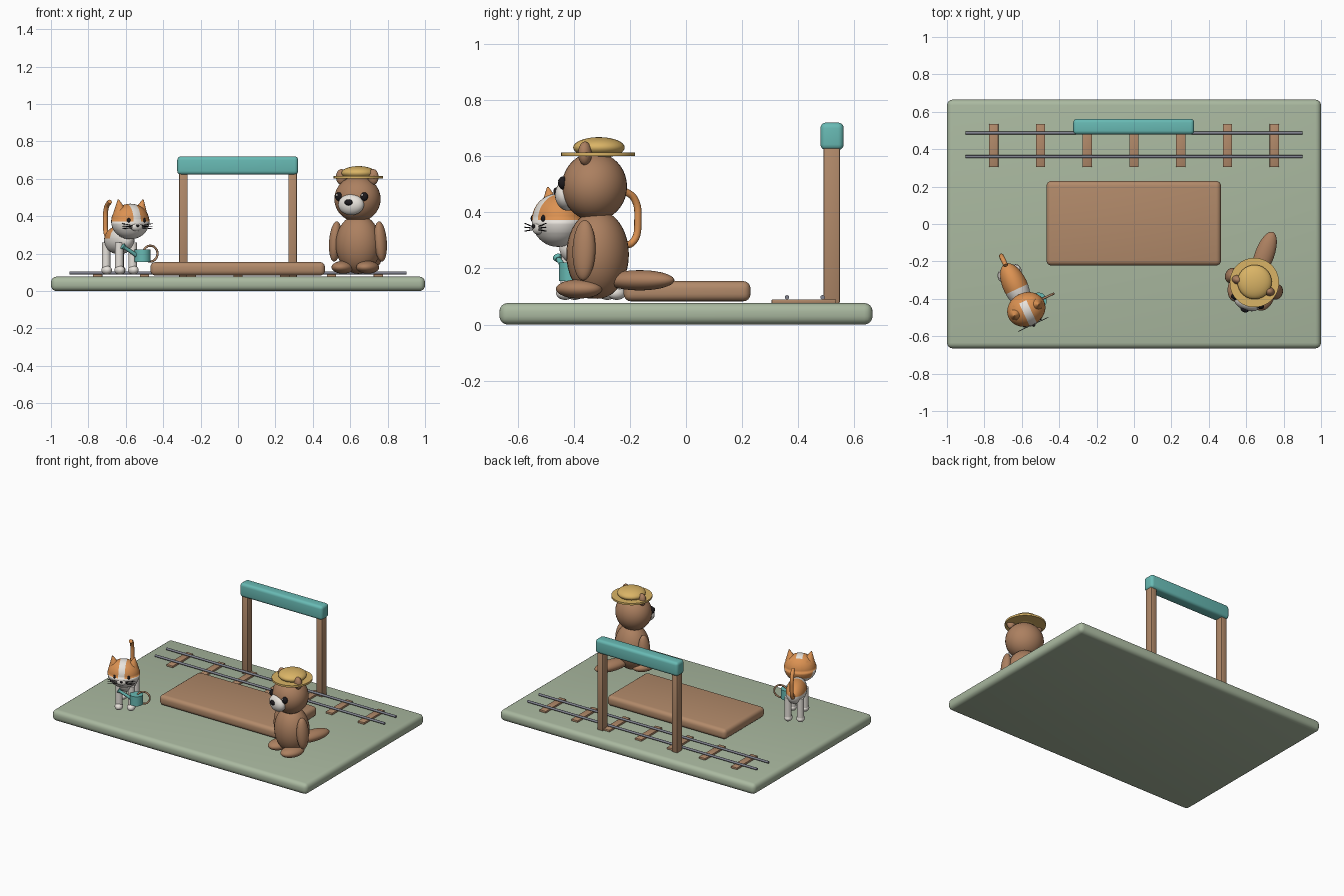
import bpy, bmesh, math
from mathutils import Matrix, Vector

cube = bpy.data.objects.get("Cube")
if cube:
    bpy.data.objects.remove(cube, do_unlink=True)


def colour(name, r, g, b):
    lin = [((c / 255 + 0.055) / 1.055) ** 2.4 for c in (r, g, b)] + [1]
    m = bpy.data.materials.new(name)
    m.use_nodes = True
    m.diffuse_color = lin
    node = next(n for n in m.node_tree.nodes if n.type == 'BSDF_PRINCIPLED')
    node.inputs["Base Color"].default_value = lin
    return m


SAGE = colour("sage green", 170, 185, 160)
WOOD = colour("wood", 178, 138, 106)
FUR = colour("brown fur", 172, 128, 96)
TEAL = colour("teal", 104, 186, 180)
STRAW = colour("straw", 218, 180, 102)
ORANGE = colour("orange fur", 220, 146, 82)
WHITE = colour("soft white", 232, 227, 220)
BLACK = colour("black", 28, 25, 28)
STEEL = colour("steel", 128, 130, 142)

ORIGIN = Matrix()


def finish(name, bm, mats, frame=ORIGIN, angle=40):
    """Turn a bmesh into a smooth-shaded object, moved into a figure's frame."""
    me = bpy.data.meshes.new(name)
    bm.transform(frame)
    bm.to_mesh(me)
    bm.free()
    for m in mats:
        me.materials.append(m)
    ob = bpy.data.objects.new(name, me)
    bpy.context.collection.objects.link(ob)
    bpy.ops.object.select_all(action='DESELECT')
    bpy.context.view_layer.objects.active = ob
    ob.select_set(True)
    bpy.ops.object.shade_smooth_by_angle(angle=math.radians(angle))
    return ob


def box(name, lo, hi, mat, bevel, segments=4):
    lo, hi = Vector(lo), Vector(hi)
    bm = bmesh.new()
    bmesh.ops.create_cube(bm, size=1)
    bmesh.ops.scale(bm, vec=hi - lo, verts=bm.verts)
    bmesh.ops.translate(bm, vec=(lo + hi) / 2, verts=bm.verts)
    if bevel:
        bmesh.ops.bevel(bm, geom=bm.edges[:], offset=bevel, segments=segments,
                        profile=0.5, affect='EDGES')
    return finish(name, bm, [mat])


def ball(name, centre, radii, mat, frame=ORIGIN, tilt=0.0):
    bm = bmesh.new()
    bmesh.ops.create_uvsphere(bm, u_segments=32, v_segments=20, radius=1)
    bm.transform(Matrix.Translation(centre) @ Matrix.Rotation(tilt, 4, 'Y')
                 @ Matrix.Diagonal((*radii, 1)))
    return finish(name, bm, [mat], frame, 180)


def patched_ball(name, centre, radii, cuts, is_orange, frame):
    """Ellipsoid cut along planes (point, normal), with orange faces by rule."""
    bm = bmesh.new()
    bmesh.ops.create_uvsphere(bm, u_segments=32, v_segments=20, radius=1)
    bmesh.ops.scale(bm, vec=radii, verts=bm.verts)
    for point, normal in cuts:
        bmesh.ops.bisect_plane(bm, geom=bm.verts[:] + bm.edges[:] + bm.faces[:],
                               plane_co=point, plane_no=normal)
    for f in bm.faces:
        f.material_index = int(is_orange(f.calc_center_median()))
    bmesh.ops.translate(bm, vec=centre, verts=bm.verts)
    return finish(name, bm, [WHITE, ORANGE], frame, 180)


def rod(name, a, b, r1, mat, frame=ORIGIN, r2=None, sides=24):
    a, b = Vector(a), Vector(b)
    d = b - a
    bm = bmesh.new()
    bmesh.ops.create_cone(bm, cap_ends=True, segments=sides, radius1=r1,
                          radius2=r1 if r2 is None else r2, depth=d.length)
    bm.transform(Matrix.Translation((a + b) / 2) @ d.to_track_quat('Z', 'Y').to_matrix().to_4x4())
    return finish(name, bm, [mat], frame)


def tube(name, points, radius, mat, frame, closed=False):
    cu = bpy.data.curves.new(name, 'CURVE')
    cu.dimensions = '3D'
    cu.bevel_depth = radius
    cu.bevel_resolution = 4
    cu.resolution_u = 8
    cu.use_fill_caps = True
    sp = cu.splines.new('BEZIER')
    sp.bezier_points.add(len(points) - 1)
    for p, co in zip(sp.bezier_points, points):
        p.co = co
        p.handle_left_type = p.handle_right_type = 'AUTO'
    sp.use_cyclic_u = closed
    cu.materials.append(mat)
    ob = bpy.data.objects.new(name, cu)
    ob.matrix_world = frame
    bpy.context.collection.objects.link(ob)


SIDES = (("left", 1), ("right", -1))

# Ground and platform
box("ground_board", (-1, -0.665, 0), (1, 0.665, 0.077), SAGE, 0.03)
box("platform", (-0.468, -0.222, 0.083), (0.465, 0.23, 0.155), WOOD, 0.026)

# Railway track
for i in range(7):
    x = -0.75 + i * 0.25
    box(f"sleeper_{i + 1}", (x - 0.025, 0.305, 0.075), (x + 0.025, 0.535, 0.09), WOOD, 0.003, 2)
for tag, y in (("front", 0.36), ("back", 0.487)):
    rod(f"{tag}_rail", (-0.9, y, 0.097), (0.9, y, 0.097), 0.008, STEEL, sides=12)

# Gateway
for tag, s in SIDES:
    box(f"{tag}_post", (s * 0.292 - 0.023, 0.49, 0.075), (s * 0.292 + 0.023, 0.548, 0.65), WOOD, 0.006, 2)
box("gate_beam", (-0.325, 0.479, 0.622), (0.322, 0.562, 0.72), TEAL, 0.02)

# Sitting brown animal with a straw hat
A = Matrix.Translation((0.643, -0.315, 0)) @ Matrix.Rotation(math.radians(-20), 4, 'Z')
ball("brown_torso", (0, 0, 0.25), (0.122, 0.11, 0.158), FUR, A)
ball("brown_head", (0, -0.012, 0.492), (0.125, 0.115, 0.122), FUR, A)
ball("brown_tail", (0, 0.16, 0.158), (0.052, 0.13, 0.036), FUR, A)
ball("brown_snout", (0, -0.112, 0.462), (0.072, 0.042, 0.056), WHITE, A)
ball("brown_nose", (0, -0.152, 0.474), (0.022, 0.014, 0.016), BLACK, A)
for tag, s in SIDES:
    ball(f"brown_{tag}_arm", (s * 0.128, -0.005, 0.265), (0.033, 0.042, 0.108), FUR, A, s * -0.08)
    ball(f"brown_{tag}_foot", (s * 0.07, -0.045, 0.127), (0.058, 0.085, 0.034), FUR, A)
    ball(f"brown_{tag}_ear", (s * 0.09, -0.015, 0.61), (0.03, 0.024, 0.042), FUR, A)
    ball(f"brown_{tag}_eye", (s * 0.072, -0.105, 0.505), (0.021, 0.017, 0.023), BLACK, A)
    ball(f"brown_{tag}_eye_glint", (s * 0.072 - 0.006, -0.12, 0.513), (0.006, 0.005, 0.006), WHITE, A)
rod("hat_brim", (0, 0.002, 0.601), (0, 0.002, 0.614), 0.132, STRAW, A, sides=40)
ball("hat_crown", (0, 0.005, 0.631), (0.092, 0.092, 0.037), STRAW, A)

# Standing cat
C = Matrix.Translation((-0.635, -0.33, 0)) @ Matrix.Rotation(math.radians(25), 4, 'Z')
X, Y, Z = Vector((1, 0, 0)), Vector((0, 1, 0)), Vector((0, 0, 1))
patched_ball("cat_body", (0, 0, 0.272), (0.066, 0.13, 0.076),
             [(-0.02 * Y, Y), (0.01 * Z, Z)],
             lambda p: p.y > -0.02 and p.z > 0.01, C)
patched_ball("cat_head", (0, -0.14, 0.372), (0.105, 0.09, 0.095),
             [(0.021 * X, X), (-0.021 * X, X), (0 * Z, Z), (0.045 * Y, Y), (-0.045 * Z, Z)],
             lambda p: (abs(p.x) > 0.021 and p.z > 0) or (p.y > 0.045 and p.z > -0.045), C)
ball("cat_muzzle", (0, -0.218, 0.343), (0.035, 0.016, 0.022), WHITE, C)
ball("cat_nose", (0, -0.235, 0.35), (0.009, 0.006, 0.007), BLACK, C)
for tag, s in SIDES:
    for end, y in (("front", -0.085), ("hind", 0.08)):
        rod(f"cat_{end}_{tag}_leg", (s * 0.04, y, 0.11), (s * 0.04, y, 0.26), 0.023, WHITE, C)
        ball(f"cat_{end}_{tag}_paw", (s * 0.04, y - 0.007, 0.112), (0.027, 0.034, 0.024), WHITE, C)
    rod(f"cat_{tag}_ear", (s * 0.06, -0.14, 0.425), (s * 0.073, -0.145, 0.49), 0.036, ORANGE, C, 0.003)
    ball(f"cat_{tag}_eye", (s * 0.044, -0.216, 0.378), (0.011, 0.009, 0.013), BLACK, C)
    for i in range(3):
        rod(f"cat_{tag}_whisker_{i + 1}", (s * 0.028, -0.228, 0.344 + (i - 1) * 0.006),
            (s * 0.09, -0.228, 0.347 + (i - 1) * 0.014), 0.002, BLACK, C, sides=6)
tube("cat_tail", [(0, 0.1, 0.29), (0, 0.15, 0.29), (0, 0.175, 0.38), (0, 0.16, 0.45), (0, 0.12, 0.478)],
     0.013, ORANGE, C)

# Watering can held by the cat
rod("can_body", (0.08, -0.125, 0.155), (0.08, -0.125, 0.222), 0.043, TEAL, C)
rod("can_spout", (0.045, -0.125, 0.19), (-0.032, -0.125, 0.236), 0.011, TEAL, C, 0.009)
rod("can_rose", (-0.026, -0.125, 0.232), (-0.038, -0.125, 0.24), 0.012, TEAL, C, 0.016)
tube("can_handle", [(0.125 + 0.042 * math.cos(t * math.pi / 4), -0.125, 0.2 + 0.042 * math.sin(t * math.pi / 4))
                    for t in range(8)], 0.006, WOOD, C, True)
